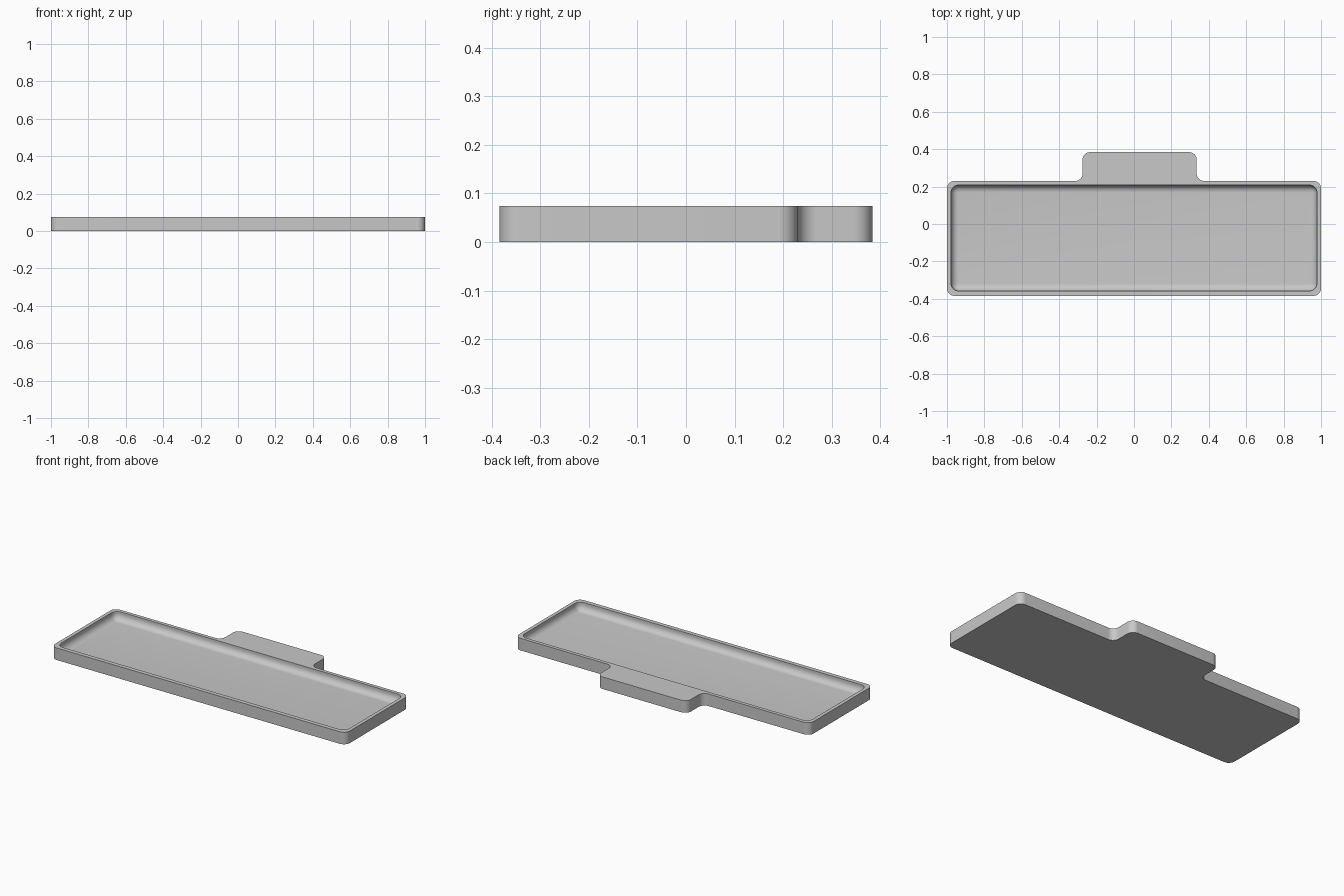
import bpy, bmesh, math
from mathutils import Vector

cube = bpy.data.objects.get("Cube")
if cube:
    bpy.data.objects.remove(cube, do_unlink=True)

HEIGHT = 0.074
FLOOR_Z = 0.024
CORNER = 0.04
COVE = 0.038

grey = bpy.data.materials.new("plain grey")
grey.use_nodes = True
colour = (0.58, 0.58, 0.58, 1)
grey.diffuse_color = colour
grey.node_tree.nodes["Principled BSDF"].inputs["Base Color"].default_value = colour


def rounded(corners, radius, steps=10):
    """Round every right-angled corner of a polygon, convex or concave."""
    points = []
    for i, corner in enumerate(corners):
        p = Vector(corner)
        a = (Vector(corners[i - 1]) - p).normalized()
        b = (Vector(corners[(i + 1) % len(corners)]) - p).normalized()
        centre = p + (a + b) * radius
        for k in range(steps + 1):
            t = math.pi / 2 * k / steps
            points.append(centre - (b * math.cos(t) + a * math.sin(t)) * radius)
    return points


def recess(inset):
    """Recess outline, drawn inwards by the inset."""
    x, front, back = 0.978 - inset, -0.358 + inset, 0.208 - inset
    return rounded([(-x, front), (x, front), (x, back), (-x, back)], CORNER - inset)


def ring(bm, points, z):
    return [bm.verts.new((p.x, p.y, z)) for p in points]


def bridge(bm, lower, upper):
    for i in range(len(lower)):
        j = (i + 1) % len(lower)
        bm.faces.new((lower[i], lower[j], upper[j], upper[i]))


bm = bmesh.new()

# Outer walls and underside, with the offset tab at the back
outline = rounded([(-1, -0.384), (1, -0.384), (1, 0.23), (0.335, 0.23),
                   (0.335, 0.384), (-0.275, 0.384), (-0.275, 0.23), (-1, 0.23)], CORNER)
base = ring(bm, outline, 0)
top = ring(bm, outline, HEIGHT)
bm.faces.new(base[::-1])
bridge(bm, base, top)

# Recess: straight wall, then a cove curving into the floor
lip = ring(bm, recess(0), HEIGHT)
upper = lip
for k in range(9):
    t = math.pi / 2 * k / 8
    lower = ring(bm, recess(COVE * (1 - math.cos(t))),
                 FLOOR_Z + COVE * (1 - math.sin(t)))
    bridge(bm, upper, lower)
    upper = lower
bm.faces.new(upper)

# Flat rim and tab top between the two outlines
rim_edges = [bm.edges.get((loop[i - 1], loop[i]))
             for loop in (top, lip) for i in range(len(loop))]
bmesh.ops.triangle_fill(bm, edges=rim_edges, use_beauty=True, normal=(0, 0, 1))
bmesh.ops.recalc_face_normals(bm, faces=bm.faces[:])

mesh = bpy.data.meshes.new("tray")
bm.to_mesh(mesh)
bm.free()
mesh.materials.append(grey)
tray = bpy.data.objects.new("tray", mesh)
bpy.context.collection.objects.link(tray)

bpy.ops.object.select_all(action="DESELECT")
tray.select_set(True)
bpy.context.view_layer.objects.active = tray
bpy.ops.object.shade_smooth_by_angle(angle=math.radians(30))
